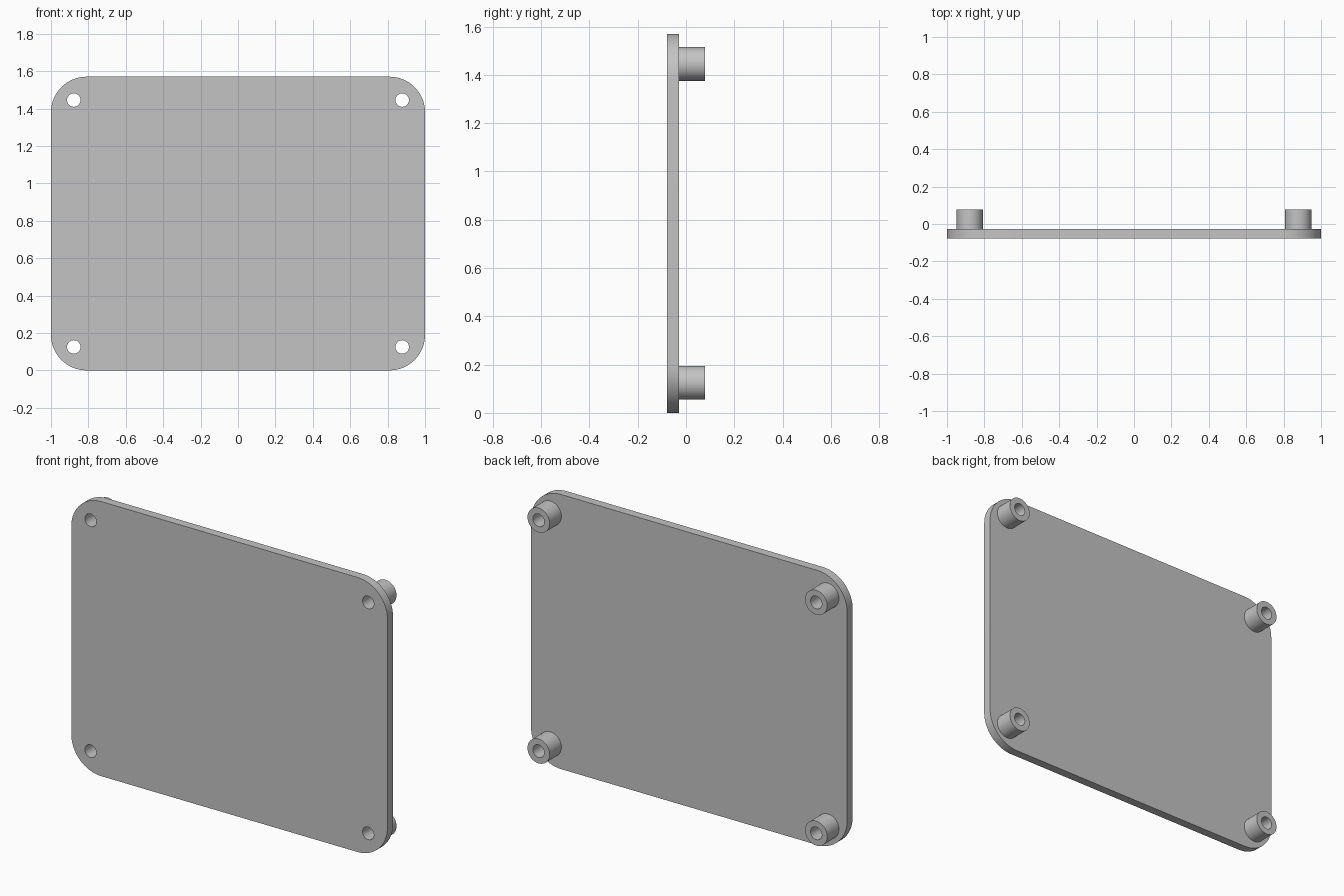
import bpy, bmesh
from math import pi, cos, sin, radians

cube = bpy.data.objects.get("Cube")
if cube:
    bpy.data.objects.remove(cube, do_unlink=True)

HEIGHT = 1.57
CENTRE_Z = HEIGHT / 2
CORNER = 0.19
HOLE = 0.036
BOSS = 0.07
HOLE_X, HOLE_Z = 0.878, 0.66      # hole offsets from the plate centre
FRONT, BACK, TIP = -0.078, -0.028, 0.078

grey = bpy.data.materials.new("light grey")
grey.use_nodes = True
colour = (0.55, 0.55, 0.55, 1)
grey.diffuse_color = colour
grey.node_tree.nodes["Principled BSDF"].inputs["Base Color"].default_value = colour


def circle(x, y, radius, sides=48):
    return [(x + radius * cos(2 * pi * i / sides), y + radius * sin(2 * pi * i / sides))
            for i in range(sides)]


def rounded_rectangle(half_w, half_h, radius, steps=16):
    points = []
    for q, (sx, sy) in enumerate([(1, 1), (-1, 1), (-1, -1), (1, -1)]):
        for i in range(steps + 1):
            a = (q + i / steps) * pi / 2
            points.append((sx * (half_w - radius) + radius * cos(a),
                           sy * (half_h - radius) + radius * sin(a)))
    return points


def extruded(name, outlines, x, z, y_front, y_back):
    """Upright solid from flat outlines; inner outlines become holes."""
    curve = bpy.data.curves.new(name, "CURVE")
    curve.dimensions = "2D"
    curve.fill_mode = "BOTH"
    curve.extrude = (y_back - y_front) / 2
    for outline in outlines:
        spline = curve.splines.new("POLY")
        spline.points.add(len(outline) - 1)
        for point, (px, py) in zip(spline.points, outline):
            point.co = (px, py, 0, 1)
        spline.use_cyclic_u = True
    obj = bpy.data.objects.new(name, curve)
    bpy.context.collection.objects.link(obj)
    obj.location = (x, (y_front + y_back) / 2, z)
    obj.rotation_euler = (pi / 2, 0, 0)

    bpy.ops.object.select_all(action="DESELECT")
    obj.select_set(True)
    bpy.context.view_layer.objects.active = obj
    bpy.ops.object.convert(target="MESH")
    obj = bpy.context.object
    bm = bmesh.new()
    bm.from_mesh(obj.data)
    bmesh.ops.remove_doubles(bm, verts=bm.verts, dist=0.0001)
    bmesh.ops.recalc_face_normals(bm, faces=bm.faces)
    bm.to_mesh(obj.data)
    bm.free()
    obj.data.materials.clear()
    obj.data.materials.append(grey)
    bpy.ops.object.shade_smooth_by_angle(angle=radians(30))
    return obj


corners = [(sx * HOLE_X, sz * HOLE_Z) for sx in (-1, 1) for sz in (-1, 1)]

# Flat plate with rounded corners and four screw holes
extruded("plate",
         [rounded_rectangle(1, CENTRE_Z, CORNER)] + [circle(x, z, HOLE) for x, z in corners],
         0, CENTRE_Z, FRONT, BACK)

# Hollow standoffs on the back, one behind each hole
for x, z in corners:
    name = ("upper" if z > 0 else "lower") + ("_left" if x > 0 else "_right") + "_standoff"
    extruded(name, [circle(0, 0, BOSS), circle(0, 0, HOLE)], x, CENTRE_Z + z, BACK, TIP)
